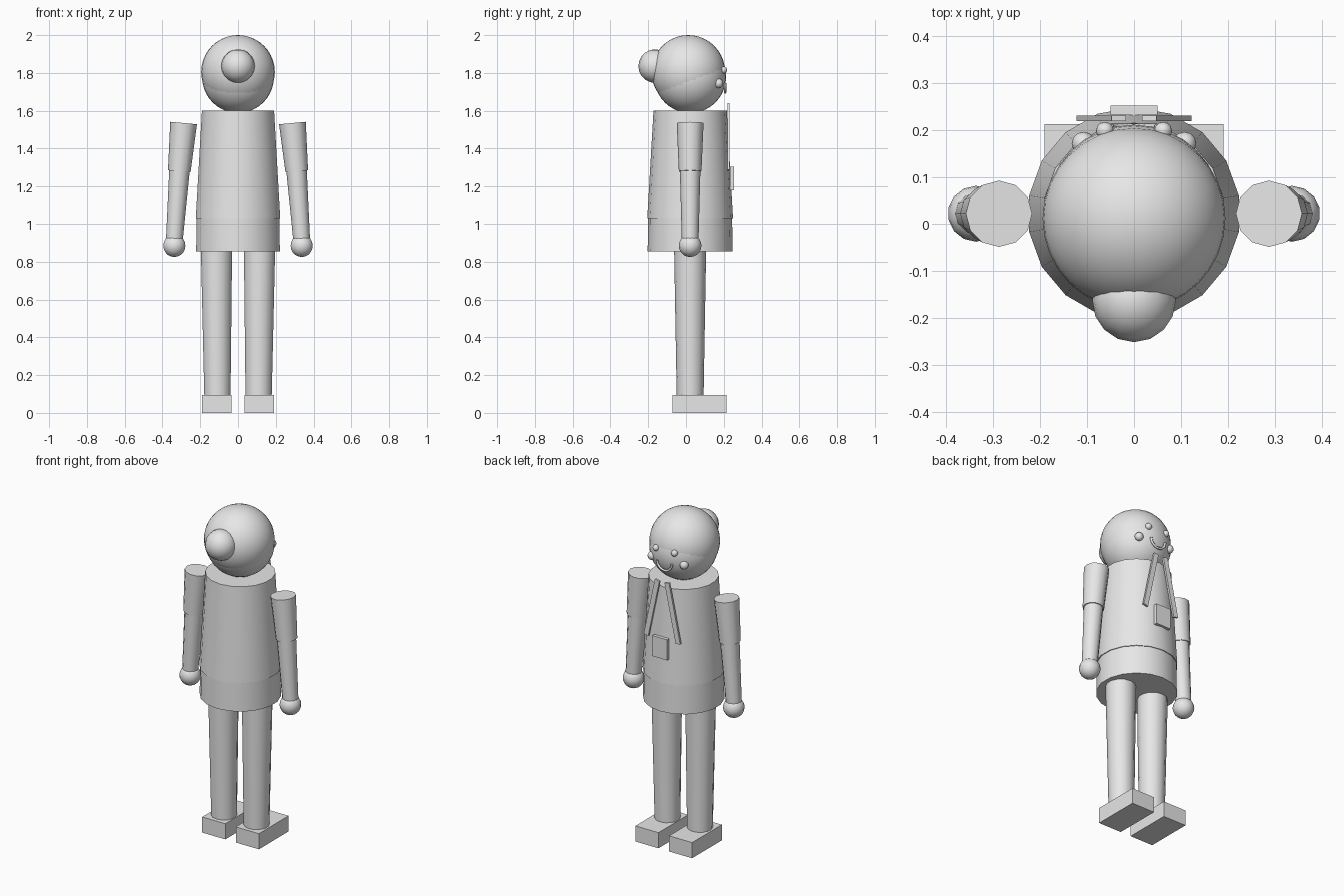
import bpy, bmesh, math
from mathutils import Vector, Matrix

if "Cube" in bpy.data.objects:
    bpy.data.objects.remove(bpy.data.objects["Cube"])

grey = bpy.data.materials.new("plain grey")
grey.diffuse_color = (0.8, 0.8, 0.8, 1)
grey.use_nodes = True
grey.node_tree.nodes["Principled BSDF"].inputs["Base Color"].default_value = grey.diffuse_color
Y = 0.022  # body centre line in depth


def finish(bm, name, smooth=True):
    me = bpy.data.meshes.new(name)
    bm.to_mesh(me)
    bm.free()
    me.materials.append(grey)
    ob = bpy.data.objects.new(name, me)
    bpy.context.collection.objects.link(ob)
    if smooth:
        bpy.ops.object.select_all(action='DESELECT')
        ob.select_set(True)
        bpy.context.view_layer.objects.active = ob
        bpy.ops.object.shade_smooth_by_angle(angle=math.radians(40))
    return ob


def ball(name, pos, r, seg=16, rings=10):
    bm = bmesh.new()
    bmesh.ops.create_uvsphere(bm, u_segments=seg, v_segments=rings, radius=r,
                              matrix=Matrix.Translation(pos))
    return finish(bm, name)


def taper(name, low, high, r_low, r_high, sides=12):
    """Capped tapered cylinder between two points."""
    low, high = Vector(low), Vector(high)
    axis = high - low
    m = Matrix.Translation((low + high) / 2) @ \
        Vector((0, 0, 1)).rotation_difference(axis).to_matrix().to_4x4()
    bm = bmesh.new()
    bmesh.ops.create_cone(bm, cap_ends=True, segments=sides, radius1=r_low,
                          radius2=r_high, depth=axis.length, matrix=m)
    return finish(bm, name)


def box(name, pos, size, tilt=0):
    m = Matrix.Translation(pos) @ Matrix.Rotation(tilt, 4, 'Y') @ \
        Matrix.Diagonal((*size, 1))
    bm = bmesh.new()
    bmesh.ops.create_cube(bm, size=1, matrix=m)
    return finish(bm, name, False)


# Head, hair cap and bun
ball("head", (0, 0.022, 1.778), 0.19, 32, 20)
ball("hair", (0, 0.012, 1.805), 0.195, 32, 20)
ball("hair_bun", (0, -0.163, 1.836), 0.089)
taper("neck", (0, Y, 1.55), (0, Y, 1.66), 0.069, 0.069)

# Trunk
taper("coat", (0, Y, 1.03), (0, Y, 1.6), 0.227, 0.194, 18)
taper("coat_hem", (0, Y, 0.855), (0, Y, 1.035), 0.225, 0.222, 18)
box("badge", (0, 0.243, 1.243), (0.1, 0.02, 0.125))

for s, side in ((-1, "left"), (1, "right")):
    # Face details
    ball("eye_" + side, (s * 0.062, 0.199, 1.815), 0.019, 12, 8)
    ball("cheek_" + side, (s * 0.108, 0.172, 1.745), 0.025, 12, 8)
    # Neck strap, spreading downwards
    box("strap_" + side, (s * 0.07, 0.2255, 1.462), (0.031, 0.012, 0.36),
        -s * math.atan2(0.076, 0.355))
    # Arm
    taper("sleeve_" + side, (s * 0.311, Y, 1.28), (s * 0.288, Y, 1.535), 0.06, 0.071)
    taper("forearm_" + side, (s * 0.338, Y, 0.9), (s * 0.308, Y, 1.31), 0.044, 0.055)
    ball("hand_" + side, (s * 0.337, Y, 0.885), 0.06, 14, 10)
    # Leg and shoe
    taper("leg_" + side, (s * 0.109, Y, 0.08), (s * 0.114, Y, 0.88), 0.071, 0.085, 14)
    box("shoe_" + side, (s * 0.113, 0.071, 0.0475), (0.155, 0.285, 0.095))

# Smile: a thin tube swept along a half circle
curve = bpy.data.curves.new("smile", 'CURVE')
curve.dimensions = '3D'
curve.bevel_depth = 0.007
curve.bevel_resolution = 1
curve.use_fill_caps = True
line = curve.splines.new('POLY')
line.points.add(12)
for i, p in enumerate(line.points):
    a = math.pi * (1 + i / 12)
    p.co = (0.05 * math.cos(a), 0.207, 1.747 + 0.05 * math.sin(a), 1)
curve.materials.append(grey)
bpy.context.collection.objects.link(bpy.data.objects.new("smile", curve))
